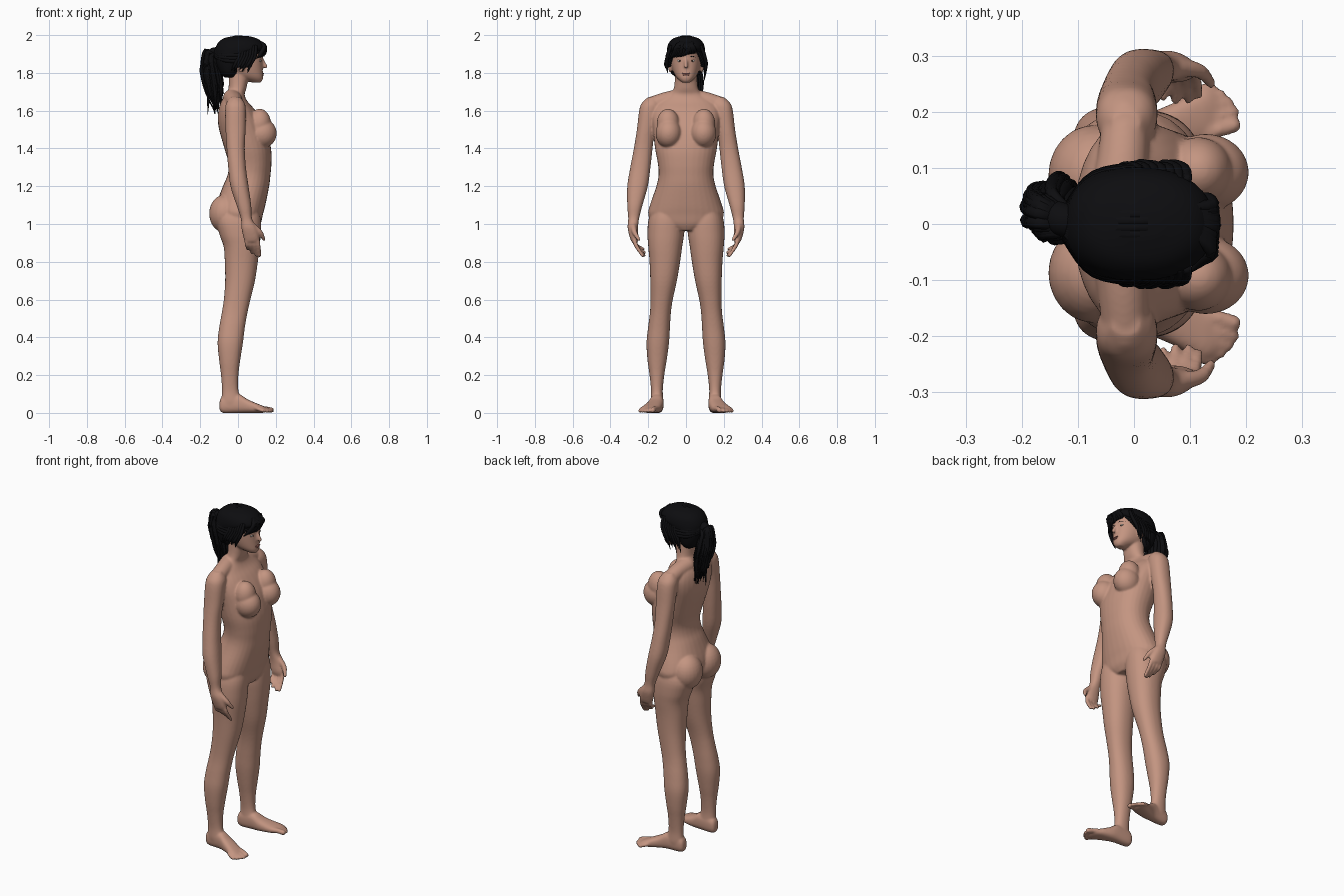
import bpy, bmesh, math, random
from mathutils import Vector, Matrix

random.seed(4)

def material(name, rgb):
    m = bpy.data.materials.new(name)
    m.diffuse_color = (*rgb, 1)
    return m

SKIN = material("skin", (0.55, 0.30, 0.22))
HAIR = material("black hair", (0.004, 0.004, 0.005))
LIPS = material("lips", (0.42, 0.16, 0.13))
WHITE = material("eye white", (0.6, 0.55, 0.5))
IRIS = material("dark iris", (0.03, 0.02, 0.015))

def spline(rows, k=4):
    """Catmull-Rom interpolation of number rows."""
    out = []
    for i in range(len(rows) - 1):
        p = [rows[max(i - 1, 0)], rows[i], rows[i + 1], rows[min(i + 2, len(rows) - 1)]]
        for j in range(k):
            t = j / k
            out.append([0.5 * (2 * b + (c - a) * t + (2 * a - 5 * b + 4 * c - d) * t * t
                               + (3 * b - a - 3 * c + d) * t ** 3) for a, b, c, d in zip(*p)])
    return out + [list(rows[-1])]

def skin_rings(bm, rings):
    vs = [[bm.verts.new(p) for p in r] for r in rings]
    n = len(vs[0])
    for a, b in zip(vs, vs[1:]):
        for i in range(n):
            bm.faces.new((a[i], a[(i + 1) % n], b[(i + 1) % n], b[i]))
    bm.faces.new(vs[0][::-1])
    bm.faces.new(vs[-1])

def column(bm, rows, axis="z", side=1, n=32, power=0.9):
    """Loft of ovals; row = position, then min/max on the two other axes."""
    rings = []
    for t, a0, a1, b0, b1 in spline(rows):
        ring = []
        for i in range(n):
            w = 2 * math.pi * i / n
            c, s = [math.copysign(abs(f) ** power, f) for f in (math.cos(w), math.sin(w))]
            a, b = (a0 + a1) / 2 + c * (a1 - a0) / 2, (b0 + b1) / 2 + s * (b1 - b0) / 2
            ring.append((a, side * b, t) if axis == "z" else (t, side * a, b))
        rings.append(ring)
    skin_rings(bm, rings)

def ball(bm, c, r):
    bmesh.ops.create_uvsphere(bm, u_segments=24, v_segments=16, radius=1,
                              matrix=Matrix.Translation(c) @ Matrix.Diagonal((*r, 1)))

def tube(bm, pts, side=1, n=10, k=4, flat=1, caps=True):
    """Round tube; point = x, y, z, radius."""
    p = [(Vector((q[0], side * q[1], q[2])), max(q[3], 0.0008)) for q in spline(pts, k)]
    rings = []
    for i, (c, r) in enumerate(p):
        d = p[min(i + 1, len(p) - 1)][0] - p[max(i - 1, 0)][0]
        m = d.to_track_quat("Z", "Y").to_matrix()
        rings.append([c + m @ Vector((r * math.cos(2 * math.pi * j / n),
                                      flat * r * math.sin(2 * math.pi * j / n), 0)) for j in range(n)])
    skin_rings(bm, rings)
    if caps:
        for c, r in (p[0], p[-1]):
            ball(bm, c, (r, r, r))

def finish(bm, name, mat, voxel=0):
    bmesh.ops.recalc_face_normals(bm, faces=bm.faces)
    for f in bm.faces:
        f.smooth = True
    me = bpy.data.meshes.new(name)
    bm.to_mesh(me)
    bm.free()
    me.materials.append(mat)
    ob = bpy.data.objects.new(name, me)
    bpy.context.collection.objects.link(ob)
    if voxel:
        m = ob.modifiers.new("fuse", "REMESH")
        m.mode, m.voxel_size, m.use_smooth_shade = "VOXEL", voxel, True
        s = ob.modifiers.new("soften", "SMOOTH")
        s.factor, s.iterations = 0.5, 7
    return ob

def both(rows):
    return [(z, a, b, -w, w) for z, a, b, w in rows]

# ---- body: torso, neck and head
bm = bmesh.new()
column(bm, both([(0.965, -.06, .10, .07), (1.0, -.09, .12, .17), (1.05, -.11, .132, .2),
                 (1.1, -.115, .145, .191), (1.2, -.08, .165, .157), (1.26, -.055, .172, .145),
                 (1.32, -.05, .177, .149), (1.4, -.072, .175, .164), (1.5, -.1, .15, .175),
                 (1.56, -.107, .12, .182), (1.61, -.102, .085, .178), (1.65, -.088, .05, .15),
                 (1.685, -.066, .035, .09), (1.72, -.05, .045, .064), (1.8, -.05, .06, .058)]))
column(bm, both([(1.748, .075, .118, .018), (1.758, .05, .128, .032), (1.775, .0, .133, .05),
                 (1.8, -.05, .132, .065), (1.84, -.085, .13, .077), (1.88, -.1, .13, .082),
                 (1.92, -.105, .135, .082), (1.96, -.09, .11, .065), (1.982, -.05, .07, .03)]))
tube(bm, [(.126, 0, 1.878, .007), (.137, 0, 1.855, .009), (.146, 0, 1.834, .011)])  # nose

for s in (1, -1):
    ball(bm, (.128, s * .092, 1.48), (.077, .069, .078))      # chest
    ball(bm, (.115, s * .095, 1.53), (.06, .06, .08))
    ball(bm, (-.07, s * .087, 1.055), (.083, .09, .1))        # seat
    ball(bm, (.018, s * .084, 1.83), (.018, .01, .03))        # ear
    tube(bm, [(-.03, .04, 1.665, .05), (-.02, .12, 1.65, .045), (-.015, .19, 1.628, .042)], s, 20)
    # arm with palm
    column(bm, [(1.672, -.04, .012, .16, .2), (1.64, -.062, .035, .135, .234),
                (1.6, -.068, .042, .14, .248), (1.5, -.066, .04, .165, .26),
                (1.4, -.06, .036, .177, .276), (1.3, -.052, .042, .188, .295),
                (1.2, -.04, .056, .202, .311), (1.1, -.008, .07, .23, .311),
                (1.03, .015, .074, .248, .306), (.98, .018, .098, .254, .309),
                (.93, .028, .112, .252, .298), (.905, .036, .108, .255, .288)], side=s)
    # fingers and thumb
    for x0, x1, y1, z1 in ((.042, .052, .226, .868), (.062, .074, .220, .848),
                           (.082, .096, .222, .833), (.101, .115, .230, .832)):
        tube(bm, [(x0, .274, .93, .0115), ((x0 + x1) / 2, .266, .89, .0115), (x1, y1, z1, .0085)], s)
    tube(bm, [(.08, .28, .99, .017), (.118, .272, .955, .014), (.137, .25, .918, .0095)], s)
    # leg
    column(bm, [(1.12, -.07, .1, .03, .16), (1.03, -.115, .12, .012, .197),
                (.95, -.1, .12, .01, .204), (.88, -.076, .115, .02, .2),
                (.8, -.07, .105, .031, .193), (.7, -.068, .09, .048, .189),
                (.6, -.075, .066, .07, .188), (.53, -.086, .05, .08, .191),
                (.45, -.1, .036, .085, .201), (.37, -.108, .026, .09, .209),
                (.28, -.1, .012, .102, .204), (.2, -.09, .002, .115, .193),
                (.12, -.085, .002, .123, .185), (.06, -.088, .02, .12, .187),
                (.02, -.085, .02, .125, .18)], side=s)
    # foot and toes
    column(bm, [(-.098, .135, .168, .02, .055), (-.08, .12, .18, .0, .09), (0, .118, .19, 0, .1),
                (.05, .122, .207, 0, .072), (.1, .135, .23, 0, .05),
                (.13, .148, .24, .0, .038), (.15, .16, .228, .005, .028)], "x", s, power=.8)
    for x1, y1, r in ((.177, .176, .0145), (.178, .200, .0105), (.168, .217, .01),
                      (.154, .231, .01), (.137, .244, .01)):
        tube(bm, [(.09, y1 - .03, .025, r), (x1 - .03, y1 - .009, .021, r), (x1, y1, r, r)], s)
finish(bm, "body", SKIN, 0.0055)

# ---- face details
bm = bmesh.new()
ball(bm, (.1325, 0, 1.797), (.005, .022, .0035))
ball(bm, (.132, 0, 1.789), (.005, .017, .004))
finish(bm, "lips", LIPS)
for s, label in ((1, "left"), (-1, "right")):
    bm = bmesh.new()
    ball(bm, (.117, s * .033, 1.864), (.006, .014, .006))
    finish(bm, label + "_eye", WHITE)
    bm = bmesh.new()
    ball(bm, (.120, s * .033, 1.864), (.0045, .006, .0055))
    finish(bm, label + "_iris", IRIS)
    bm = bmesh.new()
    tube(bm, [(.126, .015, 1.883, .003), (.121, .034, 1.888, .003), (.106, .052, 1.882, .002)], s)
    finish(bm, label + "_eyebrow", HAIR)

# ---- hair cap
bm = bmesh.new()
column(bm, both([(1.775, -.07, -.01, .05), (1.8, -.095, .005, .08), (1.84, -.112, .025, .093),
                 (1.88, -.12, .05, .098), (1.905, -.122, .105, .1), (1.93, -.12, .142, .1),
                 (1.96, -.105, .13, .09), (1.983, -.075, .1, .066), (1.996, -.02, .05, .025)]))
# combed locks running from the hairline to the tie
for i in range(26):
    a = math.pi * (i + .5) / 26
    c, h = math.cos(a), math.sin(a)
    tube(bm, [(.04 + .09 * h, c * .085, 1.83 + .1 * h, .009),
              (.02, c * .099, 1.85 + .138 * h, .011),
              (-.07, c * .085, 1.86 + .108 * h, .011),
              (-.122, c * .025, 1.885 + .035 * h, .008)], n=6, k=5, caps=False)
finish(bm, "hair_cap", HAIR)

# ---- fringe and loose side locks
bm = bmesh.new()
for i in range(16):
    t = i / 15
    y = .05 - .12 * t + random.uniform(-.006, .006)
    tube(bm, [(.08, .03 - .03 * t, 1.975, .008), (.138, y * .7, 1.945, .012),
              (.143 - abs(y) * .35, y, 1.915 - .012 * t, .01),
              (.138 - abs(y) * .6, y - .022, 1.897 - .022 * t, .001)], n=6, caps=False)
for side, low in ((1, 1.755), (-1, 1.795)):
    for i in range(7):
        x = .095 - .014 * i
        tube(bm, [(x, .078, 1.945, .008), (x - .005, .098, 1.89, .01),
                  (x - .03, .1 + random.uniform(-.004, .008), 1.84, .009),
                  (x - .045, .097, low + random.uniform(0, .04), .001)], side, 6, caps=False)
finish(bm, "fringe", HAIR)

# ---- ponytail made of many locks
bm = bmesh.new()
tube(bm, [(-.10, 0, 1.9, .03), (-.128, .008, 1.905, .03), (-.145, .015, 1.87, .035),
          (-.14, .025, 1.78, .043), (-.128, .03, 1.7, .036), (-.115, .035, 1.62, .012)], n=16)
for i in range(60):
    a, r = random.uniform(0, 2 * math.pi), random.uniform(.5, 1)
    dx, dy = r * math.cos(a), r * math.sin(a)
    end = random.uniform(1.575, 1.72)
    tube(bm, [(-.11, dy * .02, 1.9 + dx * .02, .008),
              (-.145 + dx * .03, .012 + dy * .04, 1.895 - dx * .03, .011),
              (-.145 + dx * .05, .018 + dy * .055, 1.83, .012),
              (-.135 + dx * .055, .026 + dy * .058, 1.76, .011),
              (-.125 + dx * .045, .03 + dy * .05, (1.76 + end) / 2, .009),
              (-.115 + dx * .035 + random.uniform(-.02, .02), .035 + dy * .04, end, .001)],
         n=6, flat=.6, caps=False)
finish(bm, "ponytail", HAIR)
